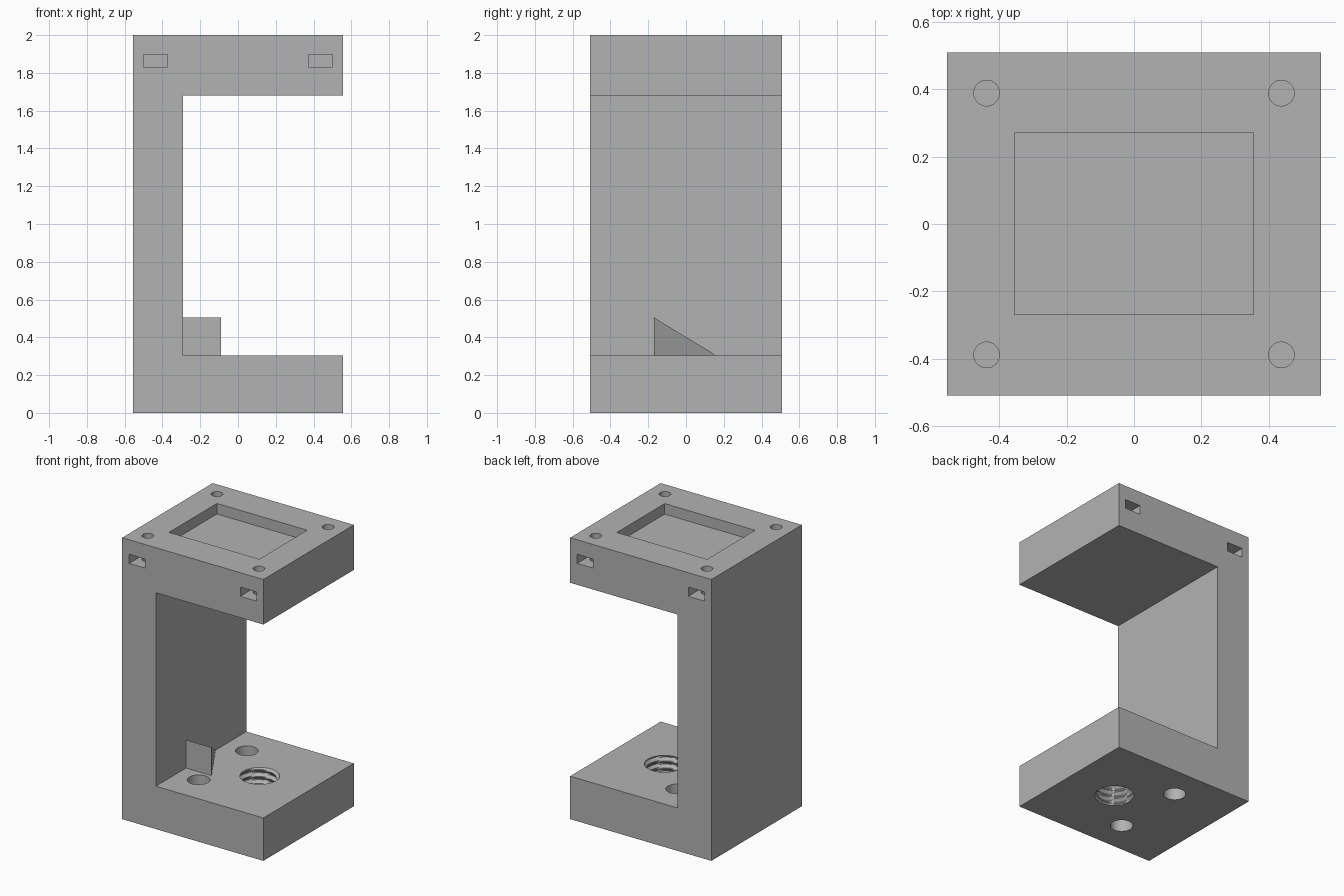
import bpy, bmesh, math

old = bpy.data.objects.get("Cube")
if old:
    bpy.data.objects.remove(old, do_unlink=True)

grey = bpy.data.materials.new("plain grey")
grey.use_nodes = True
grey.diffuse_color = (0.45, 0.45, 0.45, 1)
grey.node_tree.nodes["Principled BSDF"].inputs["Base Color"].default_value = grey.diffuse_color

HALF_X, HALF_Y, TOP = 0.555, 0.508, 2.0
SPINE, FLOOR, CEILING = -0.29, 0.305, 1.68


def make(name, bm):
    bmesh.ops.recalc_face_normals(bm, faces=bm.faces)
    mesh = bpy.data.meshes.new(name)
    bm.to_mesh(mesh)
    bm.free()
    obj = bpy.data.objects.new(name, mesh)
    bpy.context.collection.objects.link(obj)
    mesh.materials.append(grey)
    return obj


def box(name, x0, x1, y0, y1, z0, z1):
    bm = bmesh.new()
    bmesh.ops.create_cube(bm, size=1)
    for v in bm.verts:
        v.co.x = x1 if v.co.x > 0 else x0
        v.co.y = y1 if v.co.y > 0 else y0
        v.co.z = z1 if v.co.z > 0 else z0
    return make(name, bm)


def column(name, x, y, z0, z1, radius_at, sides=32, rows=1):
    """Closed upright column whose radius may vary with angle and height."""
    bm = bmesh.new()
    rings = []
    for j in range(rows + 1):
        z = z0 + (z1 - z0) * j / rows
        ring = []
        for i in range(sides):
            a = math.tau * i / sides
            r = radius_at(a, z)
            ring.append(bm.verts.new((x + r * math.cos(a), y + r * math.sin(a), z)))
        rings.append(ring)
    for low, high in zip(rings, rings[1:]):
        for i in range(sides):
            k = (i + 1) % sides
            bm.faces.new((low[i], low[k], high[k], high[i]))
    bm.faces.new(rings[0][::-1])
    bm.faces.new(rings[-1])
    return make(name, bm)


def cut(target, cutter):
    cutter.hide_render = True
    mod = target.modifiers.new("cut", 'BOOLEAN')
    mod.operation = 'DIFFERENCE'
    mod.solver = 'EXACT'
    mod.object = cutter
    bpy.context.view_layer.objects.active = target
    bpy.ops.object.modifier_apply(modifier=mod.name)
    bpy.data.objects.remove(cutter, do_unlink=True)


# C-shaped frame extruded from its front profile
bm = bmesh.new()
outline = [(-HALF_X, 0), (HALF_X, 0), (HALF_X, FLOOR), (SPINE, FLOOR),
           (SPINE, CEILING), (HALF_X, CEILING), (HALF_X, TOP), (-HALF_X, TOP)]
face = bm.faces.new([bm.verts.new((x, -HALF_Y, z)) for x, z in outline])
swept = bmesh.ops.extrude_face_region(bm, geom=[face])["geom"]
bmesh.ops.translate(bm, vec=(0, 2 * HALF_Y, 0),
                    verts=[g for g in swept if isinstance(g, bmesh.types.BMVert)])
frame = make("frame", bm)

# Shallow recess in the top
cut(frame, box("recess_cutter", -0.355, 0.355, -0.268, 0.27, TOP - 0.075, TOP + 0.1))

# Corner screw holes, each crossed by a nut slot from the front or back
for sx in (-1, 1):
    for sy in (-1, 1):
        x, y = sx * 0.437, sy * 0.388
        cut(frame, column("screw_cutter", x, y, 1.76, TOP + 0.1, lambda a, z: 0.038))
        ends = sorted((sy * 0.325, sy * 0.6))
        cut(frame, box("slot_cutter", x - 0.063, x + 0.063, *ends, 1.832, 1.897))

# Plain through holes in the base
for y in (-0.27, 0.27):
    cut(frame, column("pin_cutter", -0.12, y, -0.1, FLOOR + 0.1, lambda a, z: 0.074))

# Threaded through hole in the base
PITCH = 0.05


def thread_radius(angle, z):
    phase = (z / PITCH - angle / math.tau) % 1
    wave = abs(2 * phase - 1)
    return 0.119 + 0.018 * min(1, max(0, 1.6 * wave - 0.3))


cut(frame, column("thread_cutter", 0.16, 0, -0.023, FLOOR + 0.021,
                  thread_radius, sides=48, rows=56))

# Locating wedge: square front face tapering back to a point in the corner
bm = bmesh.new()
square = [bm.verts.new((x, -0.17, z)) for x, z in
          ((SPINE, FLOOR), (SPINE + 0.2, FLOOR), (SPINE + 0.2, FLOOR + 0.2), (SPINE, FLOOR + 0.2))]
tip = bm.verts.new((SPINE, 0.16, FLOOR))
bm.faces.new(square)
for i in range(4):
    bm.faces.new((square[i], square[(i + 1) % 4], tip))
make("locating_wedge", bm)

# Smooth the round walls, keep edges crisp
bpy.ops.object.select_all(action='DESELECT')
frame.select_set(True)
bpy.context.view_layer.objects.active = frame
bpy.ops.object.shade_smooth_by_angle(angle=math.radians(25))
